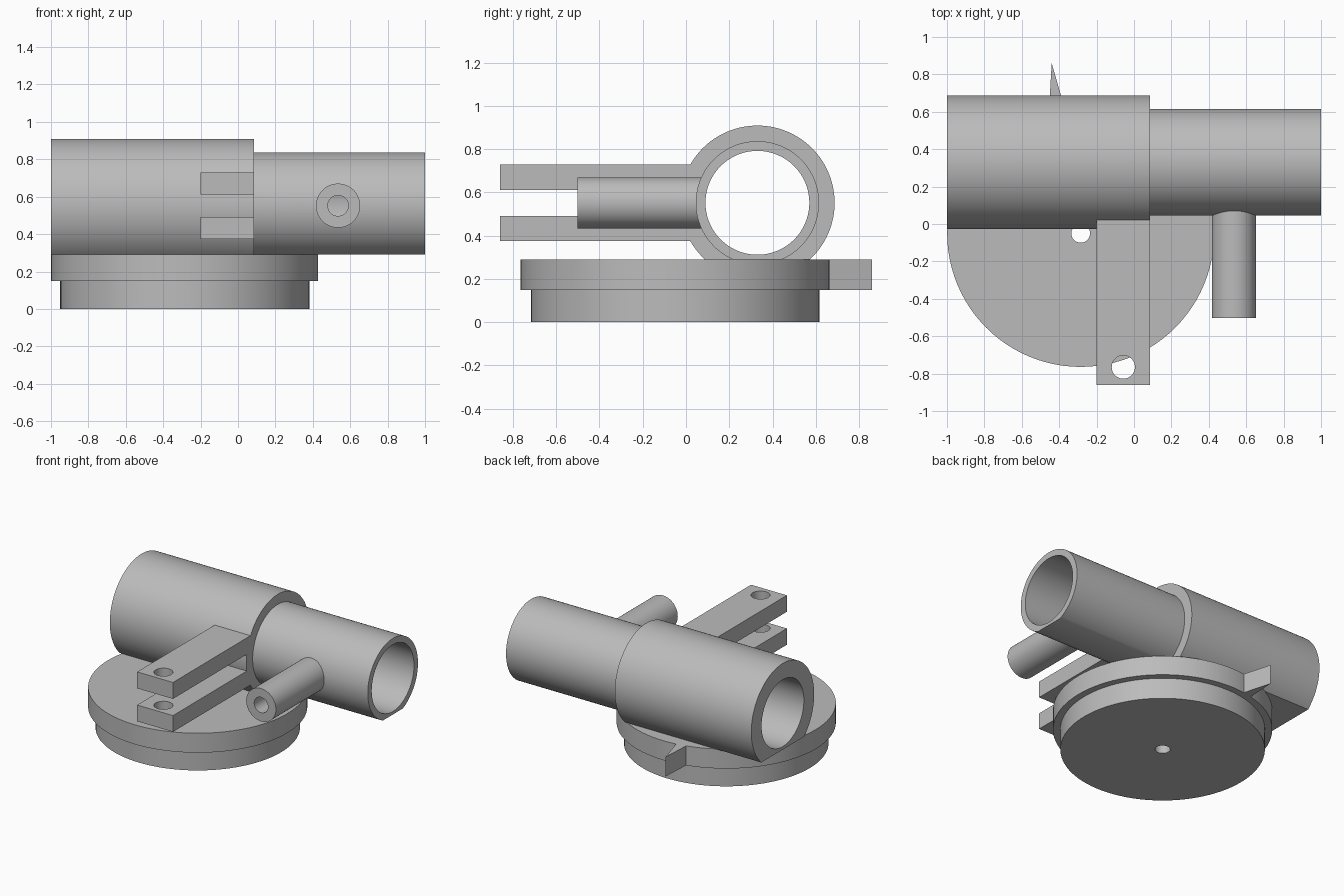
import bpy
import bmesh
from math import pi, sin, cos, asin, radians
from mathutils import Matrix, Vector

cube = bpy.data.objects.get("Cube")
if cube:
    bpy.data.objects.remove(cube, do_unlink=True)

grey = bpy.data.materials.new("plain grey")
grey.use_nodes = True
grey.diffuse_color = (0.5, 0.5, 0.5, 1)
grey.node_tree.nodes["Principled BSDF"].inputs["Base Color"].default_value = (0.5, 0.5, 0.5, 1)

SEG = 96
AXIS_Y, AXIS_Z = 0.33, 0.552      # centre line of the main tube
FLOOR = 0.29                      # top of the base, where the tube is cut flat
BORE = 0.24
STEP_X = 0.085                    # where the wide tube meets the narrow one
PIPE_X = 0.535


def make(name, bm):
    bmesh.ops.recalc_face_normals(bm, faces=bm.faces)
    mesh = bpy.data.meshes.new(name)
    bm.to_mesh(mesh)
    bm.free()
    mesh.materials.append(grey)
    ob = bpy.data.objects.new(name, mesh)
    bpy.context.collection.objects.link(ob)
    return ob


def select(ob):
    bpy.ops.object.select_all(action='DESELECT')
    ob.select_set(True)
    bpy.context.view_layer.objects.active = ob


def smooth(ob):
    select(ob)
    bpy.ops.object.shade_smooth_by_angle(angle=radians(30))


def extrude(name, points, vector):
    """Prism from a flat outline."""
    bm = bmesh.new()
    face = bm.faces.new([bm.verts.new(p) for p in points])
    ext = bmesh.ops.extrude_face_region(bm, geom=[face], use_keep_orig=True)
    moved = [v for v in ext["geom"] if isinstance(v, bmesh.types.BMVert)]
    bmesh.ops.translate(bm, verts=moved, vec=vector)
    return make(name, bm)


def lathe(name, profile, matrix):
    """Closed (radius, height) profile turned around local z."""
    bm = bmesh.new()
    rings = [[bm.verts.new((r * cos(2 * pi * i / SEG), r * sin(2 * pi * i / SEG), h))
              for i in range(SEG)] for r, h in profile]
    for a, b in zip(rings, rings[1:] + rings[:1]):
        for i in range(SEG):
            j = (i + 1) % SEG
            bm.faces.new((a[i], a[j], b[j], b[i]))
    bm.transform(matrix)
    return make(name, bm)


def drill(ob, centre, radius, depth, rotation=Matrix()):
    """Cut a round hole."""
    bm = bmesh.new()
    bmesh.ops.create_cone(bm, cap_ends=True, segments=SEG, radius1=radius, radius2=radius,
                          depth=depth, matrix=Matrix.Translation(centre) @ rotation)
    cutter = make("cutter", bm)
    cutter.hide_render = True
    mod = ob.modifiers.new("hole", 'BOOLEAN')
    mod.operation = 'DIFFERENCE'
    mod.solver = 'EXACT'
    mod.object = cutter
    select(ob)
    bpy.ops.object.modifier_apply(modifier=mod.name)
    bpy.data.objects.remove(cutter, do_unlink=True)


ALONG_X = Matrix.Rotation(pi / 2, 4, 'Y')
ALONG_Y = Matrix.Rotation(-pi / 2, 4, 'X')

# Stepped round base with a centre hole
base = lathe("base", [(0.05, 0), (0.666, 0), (0.666, 0.15), (0.714, 0.15),
                      (0.714, FLOOR), (0.05, FLOOR)],
             Matrix.Translation((-0.285, -0.05, 0)))
smooth(base)

# Pointer on the rim of the base
extrude("pointer", [(-0.455, 0.6, 0.15), (-0.365, 0.6, 0.15), (-0.44, 0.86, 0.15)],
        Vector((0, 0, FLOOR - 0.15)))


# Main tube in two diameters, cut flat underneath
def tube(name, radius, x0, x1):
    start = -asin((AXIS_Z - FLOOR) / radius)
    sweep = pi - 2 * start
    outline = []
    for i in range(SEG + 1):
        a = start + sweep * i / SEG
        outline.append((x0, AXIS_Y + radius * cos(a), AXIS_Z + radius * sin(a)))
    ob = extrude(name, outline, Vector((x1 - x0, 0, 0)))
    drill(ob, ((x0 + x1) / 2, AXIS_Y, AXIS_Z), BORE, 3, ALONG_X)
    return ob


wide_tube = tube("wide_tube", 0.357, -1, STEP_X)
smooth(wide_tube)
narrow_tube = tube("narrow_tube", 0.285, STEP_X, 1)
drill(narrow_tube, (PIPE_X, -0.1, AXIS_Z), 0.055, 0.6, ALONG_Y)
smooth(narrow_tube)

# Side pipe
side_pipe = lathe("side_pipe", [(0.055, -0.502), (0.118, -0.502), (0.118, 0.08), (0.055, 0.08)],
                  Matrix.Translation((PIPE_X, 0, AXIS_Z)) @ ALONG_Y)
smooth(side_pipe)

# Pair of drilled clamp arms
for name, z0, z1 in (("lower_arm", 0.375, 0.492), ("upper_arm", 0.612, 0.73)):
    arm = extrude(name, [(-0.2, -0.86, z0), (STEP_X, -0.86, z0), (STEP_X, 0.05, z0),
                         (-0.2, 0.05, z0)], Vector((0, 0, z1 - z0)))
    drill(arm, (-0.057, -0.765, z0), 0.062, 0.5)
    smooth(arm)
